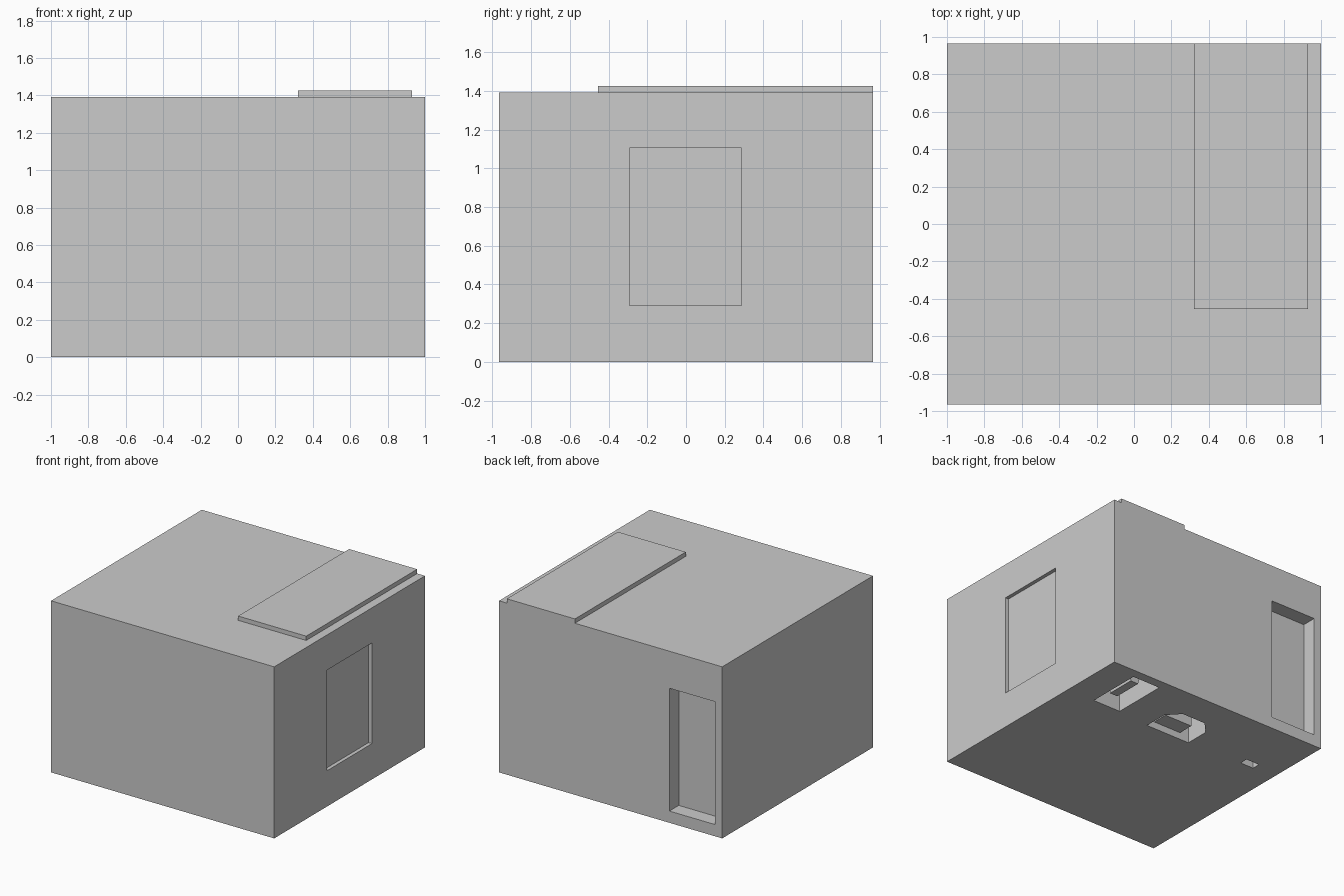
import bpy, bmesh

if "Cube" in bpy.data.objects:
    bpy.data.objects.remove(bpy.data.objects["Cube"])


def prism(name, outline, z0, z1):
    """Extrude a plan outline between two heights."""
    bm = bmesh.new()
    base = bm.faces.new([bm.verts.new((x, y, z0)) for x, y in outline])
    top = bmesh.ops.extrude_face_region(bm, geom=[base])["geom"]
    bmesh.ops.translate(bm, vec=(0, 0, z1 - z0),
                        verts=[v for v in top if isinstance(v, bmesh.types.BMVert)])
    bmesh.ops.recalc_face_normals(bm, faces=bm.faces)
    me = bpy.data.meshes.new(name)
    bm.to_mesh(me)
    bm.free()
    ob = bpy.data.objects.new(name, me)
    bpy.context.collection.objects.link(ob)
    return ob


def box(name, x0, x1, y0, y1, z0, z1):
    return prism(name, [(x0, y0), (x1, y0), (x1, y1), (x0, y1)], z0, z1)


def cut(target, cutter):
    cutter.hide_render = True
    cutter.hide_viewport = True
    cutter.display_type = 'WIRE'
    mod = target.modifiers.new(cutter.name, 'BOOLEAN')
    mod.operation = 'DIFFERENCE'
    mod.solver = 'EXACT'
    mod.object = cutter


# Main room block and raised roof slab
room = box("room_block", -1, 1, -0.965, 0.965, 0, 1.39)
box("roof_slab", 0.32, 0.93, -0.455, 0.965, 1.39, 1.425)

# Window recess in the right wall, door recess in the back wall
cut(room, box("window_cutter", 0.97, 1.1, -0.292, 0.287, 0.29, 1.105))
cut(room, box("door_cutter", -0.935, -0.527, 0.845, 1.1, 0.095, 1.09))

# Open undersides of the fittings: stove, chamfered fireplace, small post
cut(room, box("stove_cutter", 0.50, 0.75, 0.43, 0.887, -0.1, 0.4))
hearth = [(0.21, 0.40), (0.21, 0.60), (0.115, 0.70),
          (-0.095, 0.70), (-0.19, 0.60), (-0.19, 0.40)]
cut(room, prism("fireplace_cutter", hearth, -0.1, 1.2))
cut(room, box("post_cutter", -0.80, -0.68, 0.42, 0.488, -0.1, 0.3))

# Hollows of the fittings, seen from below as blocks inside the openings
box("fireplace_hollow", -0.11, 0.14, 0.39, 0.53, 0.056, 0.5)

# Stove hollow with narrowed underside
stove = box("stove_hollow", 0.50, 0.69, 0.51, 0.75, 0.06, 0.41)
for v in stove.data.vertices:
    if v.co.z < 0.1:
        v.co.x = 0.59 if v.co.x < 0.6 else 0.66
